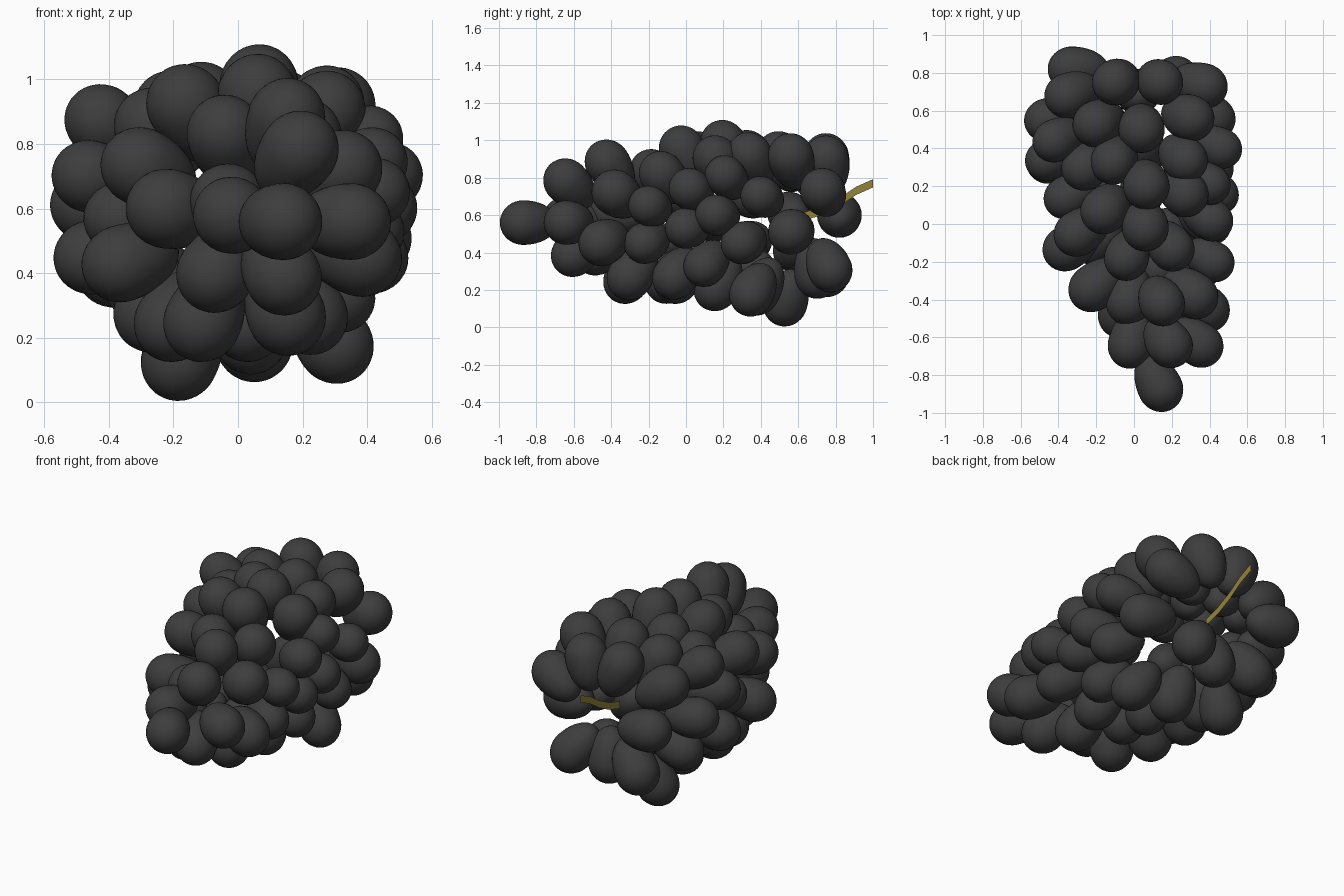
import bpy
import bmesh
import random
from mathutils import Vector

random.seed(4)

cube = bpy.data.objects.get("Cube")
if cube:
    bpy.data.objects.remove(cube, do_unlink=True)


def make_material(name, color):
    material = bpy.data.materials.new(name)
    material.use_nodes = True
    material.diffuse_color = color
    material.node_tree.nodes["Principled BSDF"].inputs["Base Color"].default_value = color
    return material


grape_skin = make_material("charcoal grape skin", (0.047, 0.047, 0.047, 1))
stem_bark = make_material("olive stem", (0.29, 0.23, 0.045, 1))


def make_grape_mesh():
    """Smooth egg shared by every grape: round outer end, long tapering inner end."""
    mesh = bpy.data.meshes.new("grape_mesh")
    bm = bmesh.new()
    bmesh.ops.create_uvsphere(bm, u_segments=32, v_segments=20, radius=1)
    for vert in bm.verts:
        vert.co.z *= 1.06 if vert.co.z > 0 else 1.65
    for face in bm.faces:
        face.smooth = True
    bm.to_mesh(mesh)
    bm.free()
    mesh.materials.append(grape_skin)
    return mesh


grape_mesh = make_grape_mesh()


def add_grape(name, place, size, limit):
    """Grape leaning outward from the stalk and toward the tip; limit caps how far back it roots."""
    center = Vector(place)
    anchor = Vector((0.03, min(center.y + 0.22, limit), 0.56))
    grape = bpy.data.objects.new(name, grape_mesh)
    bpy.context.collection.objects.link(grape)
    grape.location = center
    grape.rotation_mode = "QUATERNION"
    grape.rotation_quaternion = (center - anchor).to_track_quat("Z", "Y")
    width = size + random.uniform(-0.003, 0.003)
    grape.scale = (width, width, width)


def add_group(name, places, size=0.121, limit=0.66):
    for number, place in enumerate(places, 1):
        add_grape(f"{name}_{number}", place, size, limit)


# Pointed end of the bunch
add_group("tip_grape", [
    (.14, -.87, .56), (.35, -.64, .56), (.19, -.64, .78), (-.02, -.64, .58),
    (.14, -.6, .39), (-.07, -.48, .4), (-.22, -.34, .6), (.32, -.38, .72),
    (.38, -.45, .45), (-.36, -.13, .43), (-.3, -.05, .73),
])

# Upper row along the bunch
add_group("top_grape", [
    (.15, -.42, .88), (-.03, -.41, .62), (-.04, -.18, .83), (.2, -.13, .82),
    (.06, -.02, .95), (-.16, .07, .92), (.065, .2, .98), (.27, .16, .9),
    (.27, .34, .92), (-.11, .33, .93), (-.26, .3, .85), (.04, .5, .92),
    (-.2, .53, .9), (.3, .56, .91),
])

# Flank toward +x
add_group("left_grape", [
    (.42, -.2, .65), (.36, -.22, .45), (.41, .02, .74), (.4, 0, .53),
    (.4, .21, .81), (.44, .16, .6), (.46, .4, .7), (.41, .3, .45),
    (.31, .1, .33),
], size=0.11)

# Flank toward -x
add_group("right_grape", [
    (-.36, .14, .57), (-.46, .34, .7), (-.45, .33, .45), (-.42, .44, .87),
    (-.46, .55, .61), (-.38, .58, .41), (-.3, .3, .37),
], size=0.113)

# Underside
add_group("bottom_grape", [
    (-.11, -.32, .25), (.15, -.3, .27), (-.2, -.1, .25), (.22, -.06, .27),
    (.03, -.05, .25), (-.26, .12, .28), (.04, .16, .21), (.3, .35, .18),
    (.05, .38, .19), (-.18, .53, .13), (-.2, .33, .25), (.41, .56, .51),
    (.02, .7, .28), (-.2, .75, .29), (.22, .77, .31),
])

# Ring around the stem end
add_group("back_grape", [
    (.37, .73, .73), (.14, .75, .9), (-.1, .75, .91), (-.33, .82, .6),
    (-.35, .68, .82),
], limit=0.82)


def add_stem():
    """Paper-thin upright ribbon curving up between the back grapes."""
    mesh = bpy.data.meshes.new("stem_mesh")
    bm = bmesh.new()
    rungs = []
    for y, z in [(.62, .59), (.72, .62), (.82, .67), (.91, .73), (1, .77)]:
        rungs.append([bm.verts.new((0.005, y, z + side * 0.022)) for side in (-1, 1)])
    for (a, b), (c, d) in zip(rungs, rungs[1:]):
        bm.faces.new((a, c, d, b))
    bm.to_mesh(mesh)
    bm.free()
    mesh.materials.append(stem_bark)
    stem = bpy.data.objects.new("stem", mesh)
    bpy.context.collection.objects.link(stem)


add_stem()
